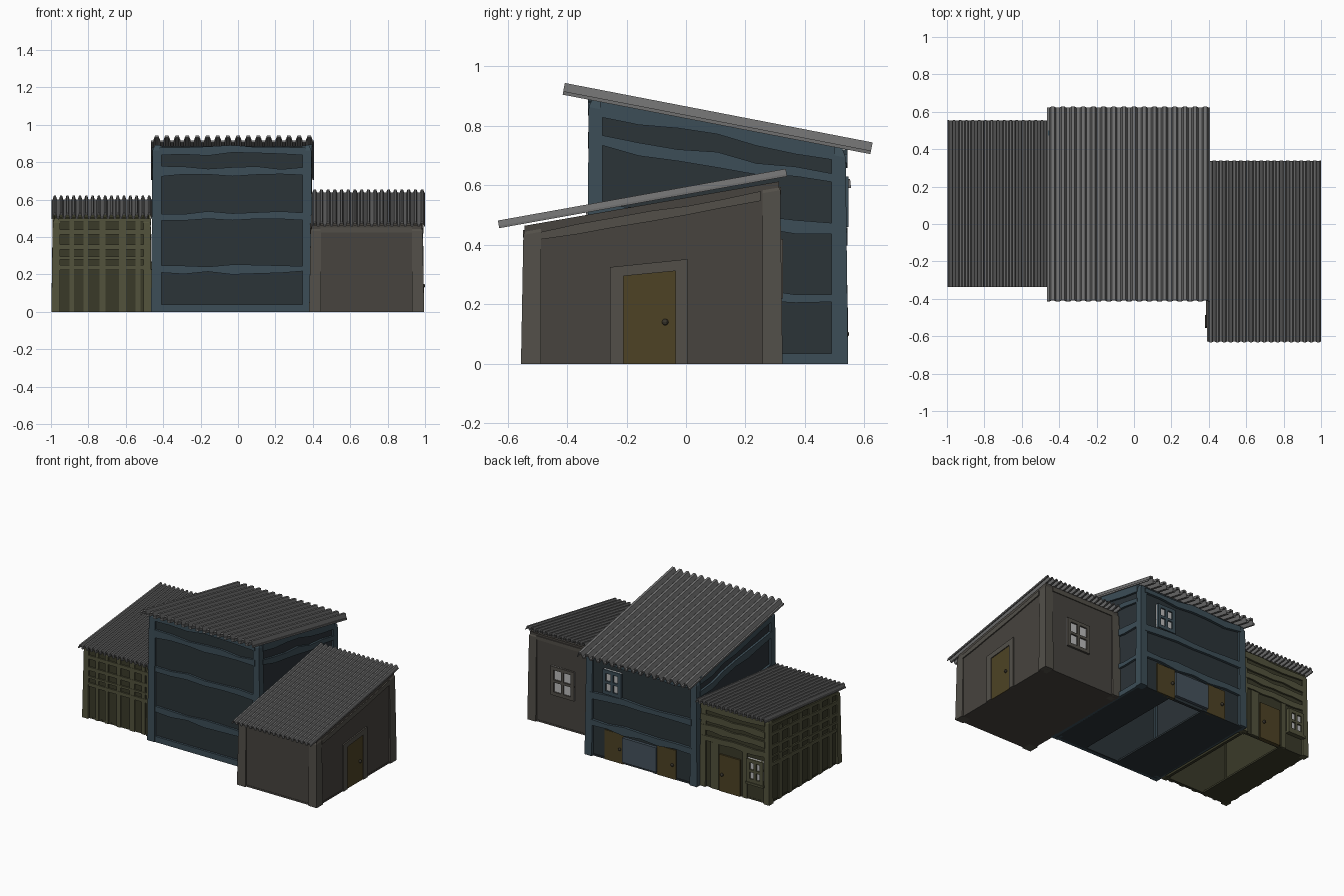
import bpy, bmesh, random
from math import pi, sin, cos
from mathutils import Vector

if "Cube" in bpy.data.objects:
    bpy.data.objects.remove(bpy.data.objects["Cube"])
random.seed(4)

def mat(name, c):
    m = bpy.data.materials.new(name)
    m.diffuse_color = (*c, 1)
    m.use_nodes = True
    m.node_tree.nodes["Principled BSDF"].inputs["Base Color"].default_value = m.diffuse_color
    return m

BLUE = mat("blue_timber", (.045, .075, .095)); BLUE_D = mat("dark_blue", (.024, .033, .039))
OLIVE = mat("olive_timber", (.085, .085, .045)); OLIVE_D = mat("dark_olive", (.042, .042, .022))
BROWN = mat("grey_brown", (.085, .078, .066)); BROWN_D = mat("dark_brown", (.063, .057, .049))
DOOR = mat("ochre_door", (.075, .055, .018)); STEEL = mat("roof_metal", (.16, .16, .16))
GLASS = mat("pane", (.5, .5, .5)); SHUT = mat("shutter_blue", (.06, .085, .11))
KNOB = mat("knob_metal", (.04, .035, .025))

def finish(bm, name, m):
    bmesh.ops.recalc_face_normals(bm, faces=bm.faces[:])
    me = bpy.data.meshes.new(name)
    bm.to_mesh(me); bm.free()
    me.materials.append(m)
    o = bpy.data.objects.new(name, me)
    bpy.context.collection.objects.link(o)
    return o

def loft(name, a, b, m):
    """Closed solid between two matching outlines."""
    bm = bmesh.new()
    va, vb = [bm.verts.new(p) for p in a], [bm.verts.new(p) for p in b]
    bm.faces.new(va); bm.faces.new(vb)
    n = len(va)
    for i in range(n):
        bm.faces.new((va[i], va[(i+1) % n], vb[(i+1) % n], vb[i]))
    return finish(bm, name, m)

def slab(name, axis, d0, d1, poly, m):
    """Extrude an outline: axis x takes (y,z), axis y takes (x,z)."""
    at = lambda d: [(d, u, z) if axis == 'x' else (u, d, z) for u, z in poly]
    return loft(name, at(d0), at(d1), m)

def rect(u0, u1, z0, z1):
    return [(u0, z0), (u1, z0), (u1, z1), (u0, z1)]

def plank(name, axis, d0, d1, u0, u1, za, zb, w, m, j=.01, n=6):
    """Rough board from (u0,za) to (u1,zb) with uneven edges."""
    lo, hi = [], []
    for i in range(n + 1):
        t = i / n
        u, z = u0 + (u1-u0)*t, za + (zb-za)*t
        lo.append((u, z - w/2 + random.uniform(-j, j)))
        hi.append((u, z + w/2 + random.uniform(-j, j)))
    slab(name, axis, d0, d1, lo + hi[::-1], m)

def roof(name, x0, x1, ya, za, yb, zb, h, n):
    """Corrugated sheet; (ya,za)-(yb,zb) is the underside line."""
    d = Vector((0, yb-ya, zb-za)).normalized()
    nrm = Vector((0, -d.z, d.y))
    p, t = (x1-x0)/n, h*.3
    top = []
    for i in range(n):
        for f, k in ((0, 0), (.22, 0), (.4, 1), (.72, 1), (.9, 0)):
            top.append((x0 + (i+f)*p, k*(h-t)))
    top.append((x1, 0))
    prof = [(x, k + t) for x, k in top] + top[::-1]
    ring = lambda y, z: [Vector((x, y, z)) + nrm*k for x, k in prof]
    loft(name, ring(ya, za), ring(yb, zb), STEEL)

def shed(name, x0, x1, y0, y1, zf, zb, px, py, inset, frame, wall):
    """Four corner posts, inset walls and sloped top rails."""
    zt = lambda y: zf + (zb-zf)*(y-y0)/(y1-y0)
    for xa, xb, sx in ((x0, x0+px, 1), (x1-px, x1, -1)):
        for ya, yb, sy in ((y0, y0+py, 1), (y1-py, y1, -1)):
            def sq(e, f):
                a, b = xa + (e if sx > 0 else 0), xb - (e if sx < 0 else 0)
                c, g = ya + (e if sy > 0 else 0), yb - (e if sy < 0 else 0)
                return [(x, y, f(y)) for x, y in ((a, c), (b, c), (b, g), (a, g))]
            loft(name + "_post", sq(0, lambda y: 0), sq(.008, lambda y: zt(y) - .03), frame)
            loft(name + "_post_cap", sq(.008, lambda y: zt(y) - .03), sq(.02, zt), frame)
    i, e = inset, inset + .02
    for a, b in ((x0+i, x0+e), (x1-e, x1-i)):
        slab(name + "_side_wall", 'x', a, b,
             [(y0+i, 0), (y1-i, 0), (y1-i, zt(y1-i)), (y0+i, zt(y0+i))], wall)
    for a, b in ((y0+i, y0+e), (y1-e, y1-i)):
        slab(name + "_end_wall", 'y', a, b, rect(x0+i, x1-i, 0, min(zt(a), zt(b))), wall)
    return zt

def floor(name, x0, x1, y0, y1, m):
    slab(name, 'x', x0, x1, rect(y0, y1, 0, .012), m)

def window(name, y, x0, x1, z0, z1, m):
    """Framed four-pane window on a back wall."""
    slab(name + "_panes", 'y', y - .02, y + .004, rect(x0, x1, z0, z1), GLASS)
    f, xm, zm = .024, (x0+x1)/2, (z0+z1)/2
    for r in (rect(x0, x0+f, z0, z1), rect(x1-f, x1, z0, z1), rect(x0, x1, z0, z0+f),
              rect(x0, x1, z1-f, z1), rect(xm-.009, xm+.009, z0, z1), rect(x0, x1, zm-.009, zm+.009)):
        slab(name + "_frame", 'y', y - .02, y + .014, r, m)

def knob(name, loc):
    bm = bmesh.new()
    bmesh.ops.create_uvsphere(bm, u_segments=10, v_segments=6, radius=.011)
    bmesh.ops.translate(bm, verts=bm.verts[:], vec=loc)
    finish(bm, name, KNOB)

# Blue middle shed
zt = shed("blue", -.465, .40, -.335, .545, .895, .722, .055, .055, .02, BLUE, BLUE_D)
roof("blue_roof", -.465, .405, -.415, .905, .62, .705, .04, 16)
for z in (.865, .75, .51, .23):
    plank("blue_front_rail", 'y', -.33, -.31, -.42, .36, z, z, .042, BLUE)
slab("blue_front_sill", 'y', -.33, -.31, rect(-.42, .36, 0, .04), BLUE)
for a, b in ((-.46, -.44), (.375, .395)):
    for za, zb, w in ((.86, .715, .05), (.75, .62, .04), (.51, .45, .04), (.23, .22, .04)):
        plank("blue_side_rail", 'x', a, b, -.29, .5, za, zb, w, BLUE)
    slab("blue_side_sill", 'x', a, b, rect(-.29, .5, 0, .035), BLUE)
for z in (.69, .43, .235):
    plank("blue_back_rail", 'y', .52, .543, -.42, .36, z, z, .045, BLUE)
for x in (.11, -.295):
    slab("blue_door", 'y', .51, .532, rect(x, x+.145, 0, .205), DOOR)
    knob("blue_door_knob", (x + .025, .538, .1))
slab("shutter", 'y', .51, .545, rect(-.15, .11, .02, .19), SHUT)
window("blue_window", .532, .12, .26, .46, .63, BLUE)
floor("blue_floor", .14, .39, -.32, .53, BLUE_D)
floor("blue_floor_left", -.45, -.12, -.32, .53, BLUE_D)

# Grey-brown right shed
shed("brown", .38, .995, -.555, .325, .462, .615, .065, .068, .012, BROWN, BROWN_D)
roof("brown_roof", .39, 1.0, -.628, .456, .34, .63, .026, 17)
for a, b in ((.384, .4), (.977, .991)):
    plank("brown_side_rail", 'x', a, b, -.49, .25, .43, .562, .03, BROWN, .004)
for y in (-.549, .305):
    z = .425 if y < 0 else .57
    slab("brown_end_rail", 'y', y, y+.014, rect(.44, .93, z, z+.025), BROWN)
slab("brown_door_frame", 'x', .97, .992,
     [(-.255, 0), (-.21, 0), (-.21, .295), (-.035, .312), (-.035, 0), (.005, 0), (.005, .352), (-.255, .325)], BROWN)
slab("brown_door", 'x', .97, .986, [(-.21, 0), (-.035, 0), (-.035, .312), (-.21, .295)], DOOR)
knob("brown_door_knob", (.99, -.07, .14))
window("brown_window", .313, .635, .815, .22, .42, BROWN)
floor("brown_floor", .39, .985, -.545, .315, BROWN_D)

# Olive left shed
shed("olive", -.998, -.46, -.29, .51, .505, .595, .045, .045, .016, OLIVE, OLIVE_D)
roof("olive_roof", -.998, -.46, -.335, .498, .555, .592, .03, 16)
rows = ((.225, .25), (.28, .295), (.335, .36), (.415, .44), (.48, .5))
for z0, z1 in rows:
    slab("olive_front_slat", 'y', -.284, -.27, rect(-.96, -.465, z0, z1), OLIVE)
    plank("olive_side_slat", 'x', -.992, -.98, -.25, .47, (z0+z1)/2, (z0+z1)/2*1.12, z1-z0, OLIVE, .003)
for x0, x1 in ((-.9, -.877), (-.825, -.803), (-.74, -.708), (-.637, -.6), (-.547, -.52)):
    slab("olive_front_batten", 'y', -.282, -.27, rect(x0, x1, 0, .5), OLIVE)
for i in range(6):
    y = -.2 + i*.11
    slab("olive_side_batten", 'x', -.99, -.98, rect(y, y+.04, 0, .51), OLIVE)
for z in (.34, .41, .48, .555):
    plank("olive_back_board", 'y', .49, .506, -.96, -.465, z, z, .04, OLIVE, .006)
for x0, x1 in ((-.6, -.54), (-.82, -.785)):
    slab("olive_back_batten", 'y', .49, .502, rect(x0, x1, 0, .32), OLIVE)
slab("olive_door", 'y', .48, .506, rect(-.77, -.61, 0, .255), DOOR)
knob("olive_door_knob", (-.635, .512, .12))
window("olive_window", .505, -.955, -.83, .13, .29, OLIVE)
slab("olive_window_ledge", 'y', .49, .525, rect(-.96, -.825, .115, .13), OLIVE)
floor("olive_floor", -.985, -.78, -.275, .495, OLIVE_D)
